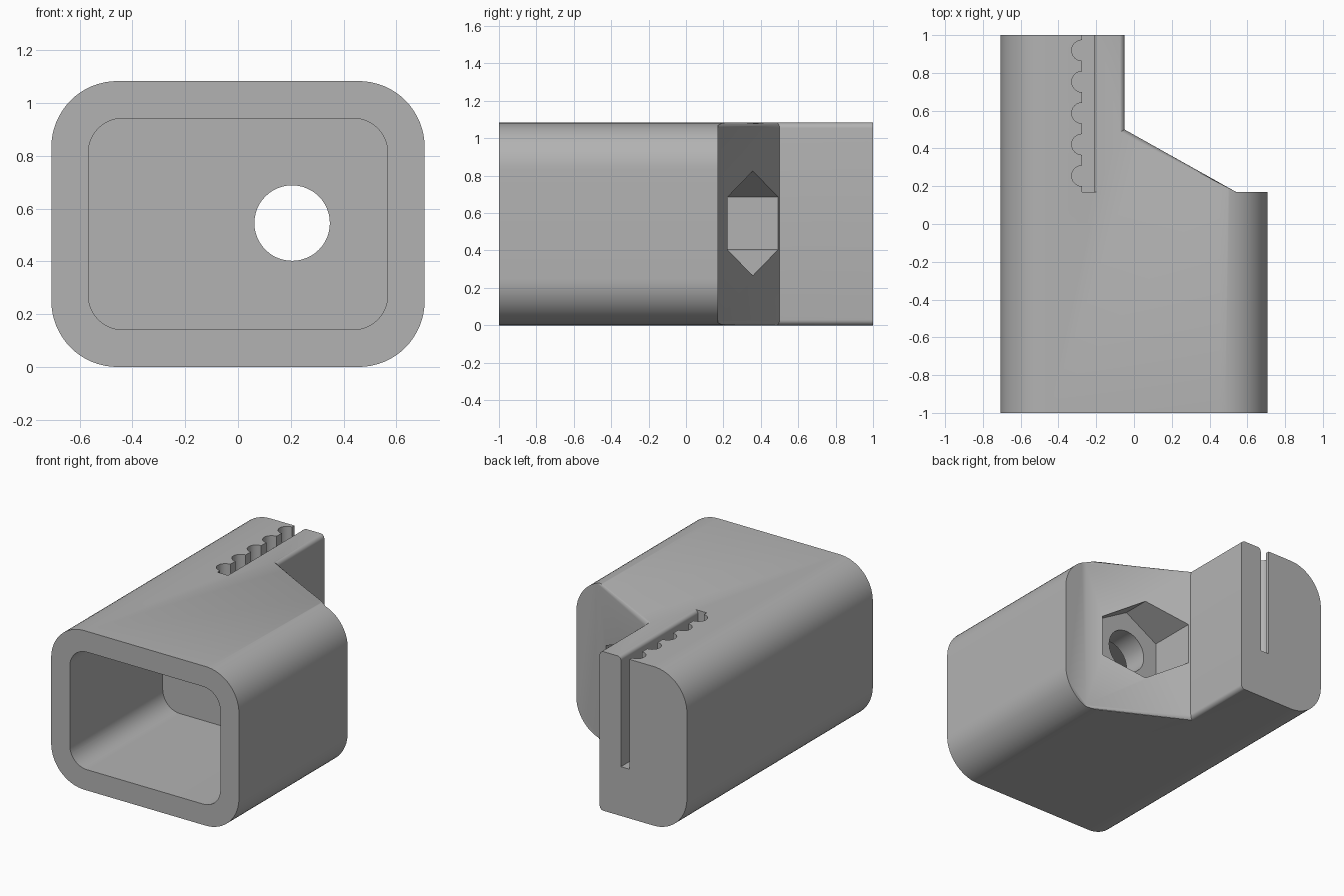
import bpy, bmesh, math
from mathutils import Vector

default = bpy.data.objects.get("Cube")
if default:
    bpy.data.objects.remove(default, do_unlink=True)

HEIGHT = 1.083
MID = HEIGHT / 2
SHOULDER = 0.17          # y of the rear shoulder, nut seat and slot end
BOLT = (0.205, 0.545)    # bolt axis in x, z


def arc(cx, cy, r, start, end, steps):
    """Points on an arc, angles in degrees."""
    return [(cx + r * math.cos(math.radians(start + (end - start) * i / steps)),
             cy + r * math.sin(math.radians(start + (end - start) * i / steps)))
            for i in range(steps + 1)]


def rounded_rect(hw, hh, r):
    corners = [(1, 1, 0), (-1, 1, 90), (-1, -1, 180), (1, -1, 270)]
    return [p for sx, sy, a in corners
            for p in arc(sx * (hw - r), MID + sy * (hh - r), r, a, a + 90, 16)]


def prism(name, outline, axis, lo, hi, bevel_test=None, radius=0.03):
    """Extrude a closed outline along y or z, optionally rounding chosen edges."""
    bm = bmesh.new()

    def place(p, d):
        return Vector((p[0], d, p[1])) if axis == "y" else Vector((p[0], p[1], d))
    face = bm.faces.new([bm.verts.new(place(p, lo)) for p in outline])
    new = bmesh.ops.extrude_face_region(bm, geom=[face])["geom"]
    shift = place((0, 0), hi - lo)
    bmesh.ops.translate(bm, vec=shift, verts=[v for v in new if isinstance(v, bmesh.types.BMVert)])
    bmesh.ops.recalc_face_normals(bm, faces=bm.faces)
    if bevel_test:
        bmesh.ops.bevel(bm, geom=[e for e in bm.edges if bevel_test(e)], offset=radius,
                        segments=6, profile=0.5, affect="EDGES")
    mesh = bpy.data.meshes.new(name)
    bm.to_mesh(mesh)
    bm.free()
    obj = bpy.data.objects.new(name, mesh)
    bpy.context.collection.objects.link(obj)
    return obj


def combine(target, cutter, operation):
    mod = target.modifiers.new(cutter.name, "BOOLEAN")
    mod.operation, mod.solver, mod.object = operation, "EXACT", cutter
    bpy.context.view_layer.objects.active = target
    bpy.ops.object.modifier_apply(modifier=mod.name)
    bpy.data.objects.remove(cutter, do_unlink=True)


# Rounded block running front to back
body = prism("tensioner_body", rounded_rect(0.707, MID, 0.25), "y", -1, 1)

# Plan shape: wide front, sloping shoulder and narrow rear arm with softened edges
plan = [(-0.9, -1.2), (0.9, -1.2), (0.9, SHOULDER), (0.54, SHOULDER),
        (-0.05, 0.5), (-0.05, 1.2), (-0.9, 1.2)]


def soft_edge(e):
    a, b = (v.co for v in e.verts)
    c = (a + b) / 2
    return abs(a.z - b.z) < 0.01 and c.y > 0.2 and -0.06 < c.x < 0.5 and max(a.y, b.y) > 0.3 \
        and abs(c.y - 1.2) > 0.01


combine(body, prism("plan_shape", plan, "z", -0.001, HEIGHT + 0.001, soft_edge), "INTERSECT")

# Open front cavity
combine(body, prism("cavity", rounded_rect(0.567, 0.4, 0.13), "y", -1.2, 0), "DIFFERENCE")

# Hexagonal nut pocket and bolt hole
combine(body, prism("nut_pocket", arc(*BOLT, 0.28, 90, 390, 5), "y", SHOULDER, 0.8), "DIFFERENCE")
combine(body, prism("bolt_hole", arc(*BOLT, 0.143, 0, 352.5, 47), "y", -0.2, 0.3), "DIFFERENCE")

# Toothed belt slot
slot = [(-0.275, SHOULDER), (-0.21, SHOULDER), (-0.21, 1.2), (-0.275, 1.2)]
for i in reversed(range(5)):
    slot += arc(-0.275, 0.255 + 0.166 * i, 0.055, 90, 270, 12)
combine(body, prism("belt_slot", slot, "z", 0.335, 1.3), "DIFFERENCE")

# Softened lip along the smooth side of the slot
r = 0.025
lip = [(-0.23, HEIGHT - r)] + arc(-0.21 + r, HEIGHT - r, r, 180, 90, 6) + [(-0.21 + r, 1.2), (-0.23, 1.2)]
combine(body, prism("slot_lip", lip, "y", SHOULDER, 1.2), "DIFFERENCE")

# Plain grey plastic
grey = bpy.data.materials.new("grey_plastic")
grey.use_nodes = True
colour = (0.45, 0.45, 0.45, 1)
grey.diffuse_color = colour
grey.node_tree.nodes["Principled BSDF"].inputs["Base Color"].default_value = colour
body.data.materials.clear()
body.data.materials.append(grey)
for poly in body.data.polygons:
    poly.material_index = 0

bpy.ops.object.select_all(action="DESELECT")
body.select_set(True)
bpy.context.view_layer.objects.active = body
bpy.ops.object.shade_smooth_by_angle(angle=math.radians(30))
